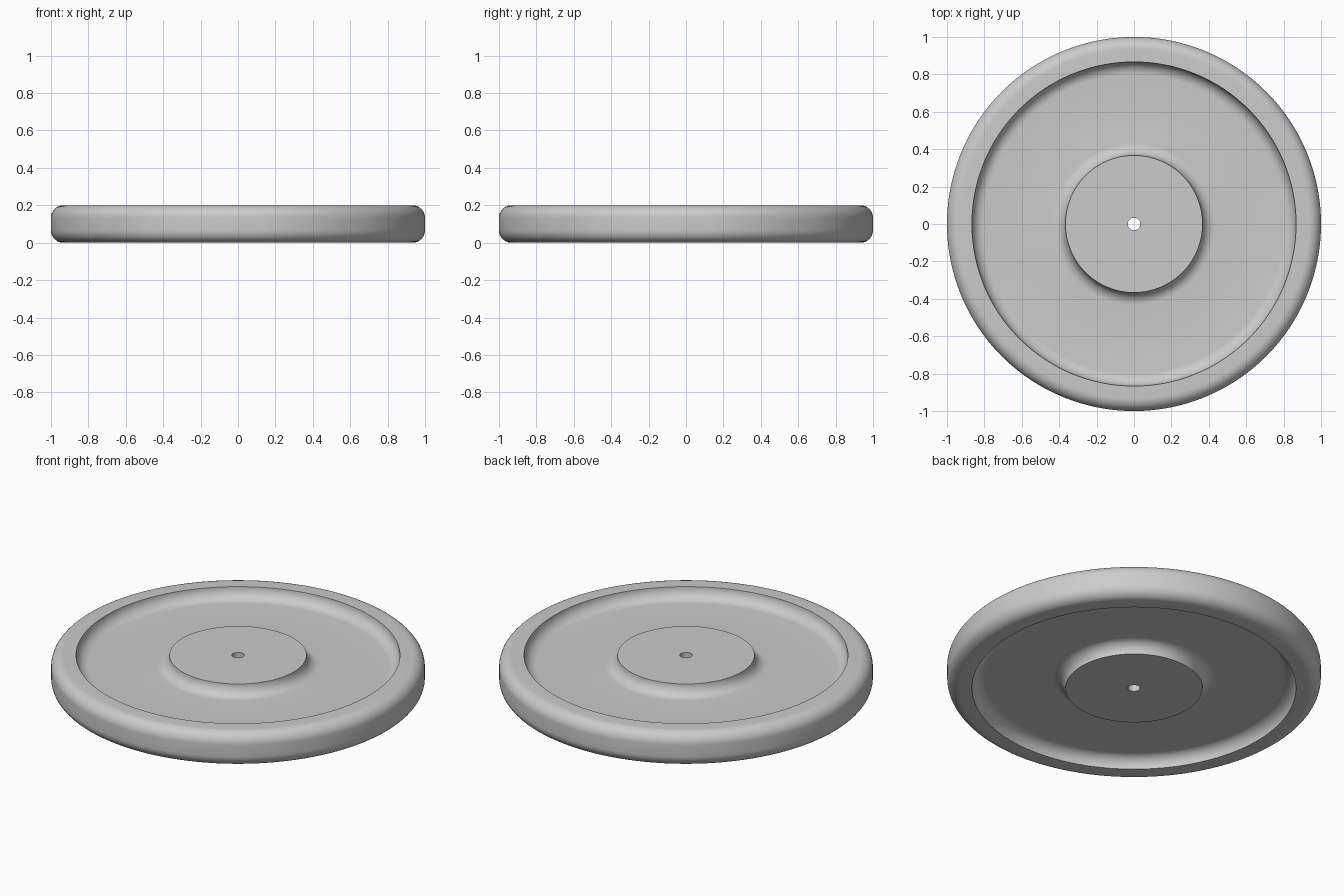
import bpy, bmesh, math

cube = bpy.data.objects.get("Cube")
if cube:
    bpy.data.objects.remove(cube, do_unlink=True)

UNIT = 1 / 15          # fillet radius, groove depth and half the rim width
THICK = 3 * UNIT
BORE, HUB, RIM, OUTER = 0.5 * UNIT, 5.5 * UNIT, 13 * UNIT, 1.0
SEGMENTS, STEPS = 128, 10


def arc(cr, cz, start, end):
    """Quarter fillet in the (radius, height) plane."""
    angles = [math.radians(start + (end - start) * i / STEPS) for i in range(STEPS + 1)]
    return [(cr + UNIT * math.cos(a), cz + UNIT * math.sin(a)) for a in angles]


# Upper half of the cross-section: bore, hub face, groove, rim, rounded outer edge
upper = [(BORE, THICK), (HUB, THICK)]
upper += arc(HUB + UNIT, THICK, 180, 270)[1:]
upper += arc(RIM - UNIT, THICK, 270, 360)
upper += arc(OUTER - UNIT, THICK - UNIT, 90, 0)
# Lower half mirrors the upper one
profile = upper + [(r, THICK - z) for r, z in reversed(upper)]

# Revolve the closed cross-section around z
bm = bmesh.new()
verts = [bm.verts.new((r, 0, z)) for r, z in profile]
edges = [bm.edges.new((verts[i - 1], v)) for i, v in enumerate(verts)]
bmesh.ops.spin(bm, geom=verts + edges, cent=(0, 0, 0), axis=(0, 0, 1),
               angle=2 * math.pi, steps=SEGMENTS, use_merge=True)
bmesh.ops.remove_doubles(bm, verts=bm.verts, dist=1e-5)
bmesh.ops.recalc_face_normals(bm, faces=bm.faces)
mesh = bpy.data.meshes.new("wheel_disc")
bm.to_mesh(mesh)
bm.free()

disc = bpy.data.objects.new("wheel_disc", mesh)
bpy.context.collection.objects.link(disc)

# Plain grey material
grey = bpy.data.materials.new("plain_grey")
grey.use_nodes = True
color = (0.6, 0.6, 0.6, 1)
grey.diffuse_color = color
grey.node_tree.nodes["Principled BSDF"].inputs["Base Color"].default_value = color
mesh.materials.append(grey)

# Smooth shading that keeps the groove lips sharp
bpy.ops.object.select_all(action='DESELECT')
disc.select_set(True)
bpy.context.view_layer.objects.active = disc
bpy.ops.object.shade_smooth_by_angle(angle=math.radians(30))
